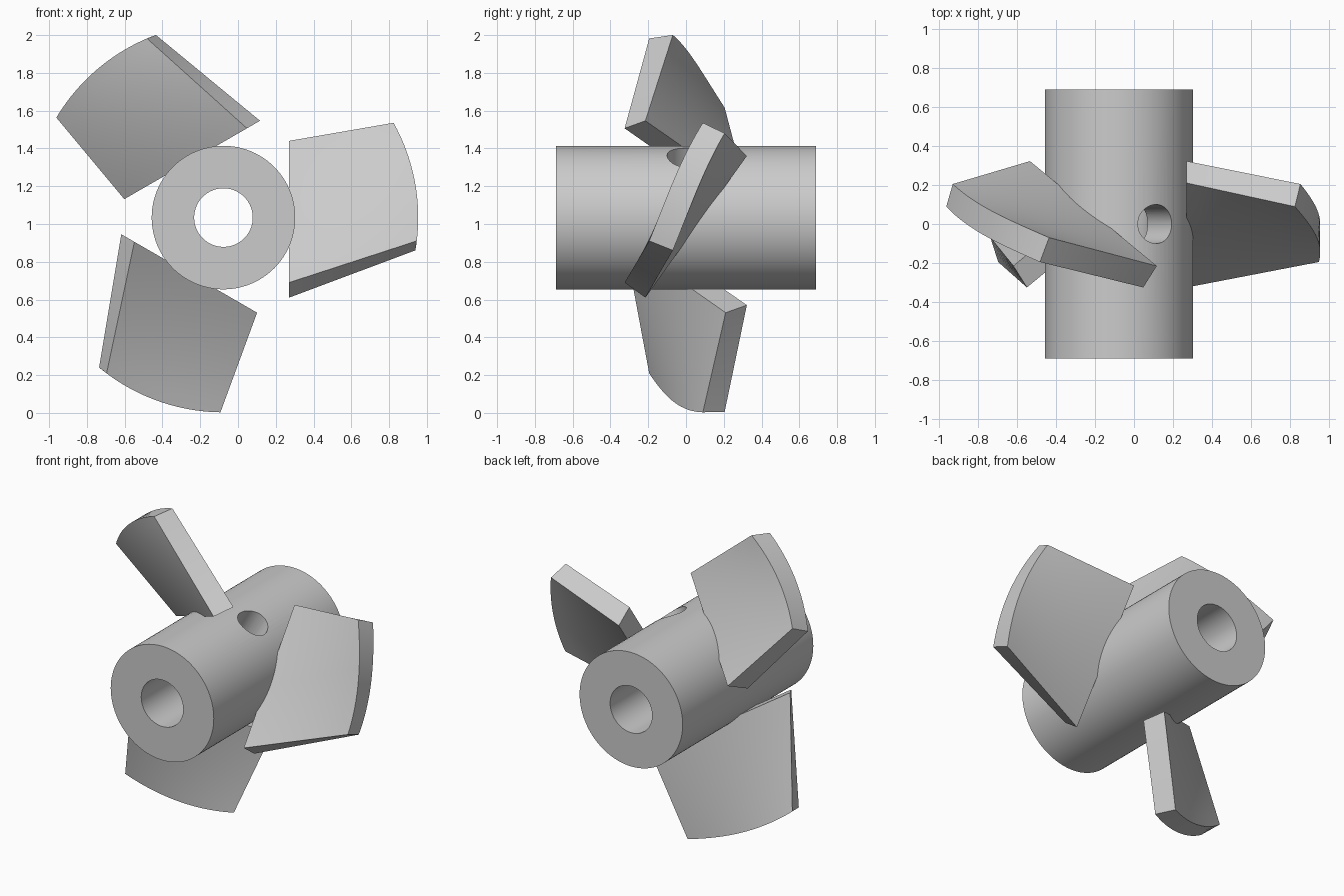
import bpy, bmesh
from math import radians, sqrt
from mathutils import Matrix, Vector

if "Cube" in bpy.data.objects:
    bpy.data.objects.remove(bpy.data.objects["Cube"])

CENTRE = Vector((-0.077, 0, 1.034))   # hub axis runs along y
TIP_R = 1.031


def cylinder(name, r, depth, location, rotation, verts=96):
    bpy.ops.mesh.primitive_cylinder_add(vertices=verts, radius=r, depth=depth,
                                        location=location, rotation=rotation)
    obj = bpy.context.object
    obj.name = name
    return obj


def smooth(obj):
    bpy.ops.object.select_all(action='DESELECT')
    obj.select_set(True)
    bpy.context.view_layer.objects.active = obj
    bpy.ops.object.shade_smooth_by_angle(angle=radians(25))


def cut(obj, cutter):
    mod = obj.modifiers.new("cut", 'BOOLEAN')
    mod.operation = 'DIFFERENCE'
    mod.solver = 'EXACT'
    mod.object = cutter
    bpy.context.view_layer.objects.active = obj
    bpy.ops.object.modifier_apply(modifier=mod.name)
    bpy.data.objects.remove(cutter)


# Hub with a through bore and a radial set-screw hole
hub = cylinder("hub", 0.38, 1.376, CENTRE, (radians(90), 0, 0))
cut(hub, cylinder("bore_cutter", 0.155, 2, CENTRE, (radians(90), 0, 0)))
tilt = radians(30)
direction = Matrix.Rotation(tilt, 3, 'Y') @ Vector((0, 0, 1))
cut(hub, cylinder("screw_hole_cutter", 0.1, 0.5, CENTRE + direction * 0.28,
                  (0, tilt, 0), 48))
smooth(hub)

# Blade edges, root to tip, relative to the hub axis
front_top = (Vector((0.347, 0.21, 0.406)), Vector((0.897, 0.09, 0.501)))
back_top = (Vector((0.347, 0.322, 0.326)), Vector((0.928, 0.205, 0.446)))
front_low = (Vector((0.347, -0.325, -0.344)), Vector((1.022, -0.195, -0.124)))
back_low = (Vector((0.347, -0.215, -0.424)), Vector((1.015, -0.07, -0.174)))


def extend(edge, x=1.1):
    a, b = edge
    return a, a.lerp(b, (x - a.x) / (b.x - a.x))


def ruled_line(top, low, u):
    """Straight line across the twisted face, trimmed by the tip cylinder."""
    (a0, a1), (b0, b1) = extend(top), extend(low)
    p, q = a0.lerp(b0, u), a1.lerp(b1, u)
    d = q - p
    a = d.x ** 2 + d.z ** 2
    b = p.x * d.x + p.z * d.z
    c = p.x ** 2 + p.z ** 2 - TIP_R ** 2
    return p, p + d * ((-b + sqrt(b * b - a * c)) / a)


def make_blade(name, angle, chord=20, span=10):
    bm = bmesh.new()
    grids = []
    for top, low in ((front_top, front_low), (back_top, back_low)):
        grid = []
        for i in range(chord + 1):
            p, q = ruled_line(top, low, i / chord)
            grid.append([bm.verts.new(p.lerp(q, j / span)) for j in range(span + 1)])
        grids.append(grid)
    f, k = grids
    for i in range(chord):
        for g in grids:
            for j in range(span):
                bm.faces.new((g[i][j], g[i + 1][j], g[i + 1][j + 1], g[i][j + 1]))
        for j in (0, span):
            bm.faces.new((f[i][j], f[i + 1][j], k[i + 1][j], k[i][j]))
    for j in range(span):
        for i in (0, chord):
            bm.faces.new((f[i][j], f[i][j + 1], k[i][j + 1], k[i][j]))
    bmesh.ops.recalc_face_normals(bm, faces=bm.faces[:])
    bm.transform(Matrix.Translation(CENTRE) @ Matrix.Rotation(-angle, 4, 'Y'))
    mesh = bpy.data.meshes.new(name)
    bm.to_mesh(mesh)
    bm.free()
    obj = bpy.data.objects.new(name, mesh)
    bpy.context.collection.objects.link(obj)
    smooth(obj)


# Three twisted blades
for n in range(3):
    make_blade(f"blade_{n + 1}", radians(120 * n))
